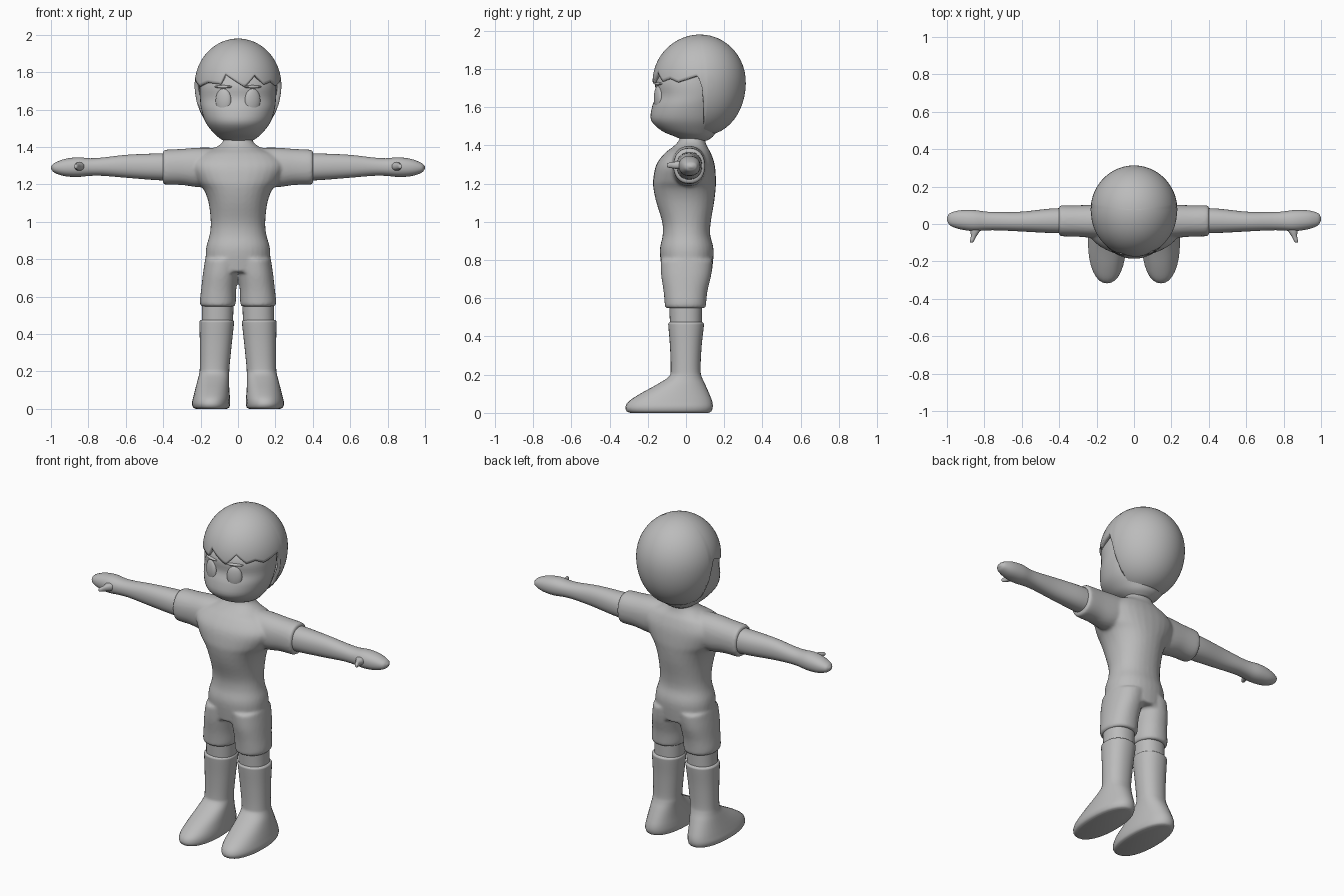
import bpy, bmesh, math
from mathutils import Vector

grey = bpy.data.materials.new("plain_grey")
grey.diffuse_color = (0.5, 0.5, 0.5, 1)


def finish(name, bm, angle=50):
    bmesh.ops.remove_doubles(bm, verts=bm.verts, dist=1e-5)
    bmesh.ops.recalc_face_normals(bm, faces=bm.faces)
    me = bpy.data.meshes.new(name)
    bm.to_mesh(me)
    bm.free()
    me.materials.append(grey)
    ob = bpy.data.objects.new(name, me)
    bpy.context.collection.objects.link(ob)
    bpy.ops.object.select_all(action='DESELECT')
    ob.select_set(True)
    bpy.context.view_layer.objects.active = ob
    bpy.ops.object.shade_smooth_by_angle(angle=math.radians(angle))
    return ob


def spline(rows, steps):
    """Catmull-Rom interpolation through rows of numbers."""
    out = []
    for i in range(len(rows) - 1):
        p0, p1, p2, p3 = (rows[max(0, min(len(rows) - 1, i + k))] for k in (-1, 0, 1, 2))
        for j in range(steps):
            t = j / steps
            out.append([0.5 * (2 * b + (c - a) * t + (2 * a - 5 * b + 4 * c - d) * t * t
                               + (3 * b - a - 3 * c + d) * t ** 3)
                        for a, b, c, d in zip(p0, p1, p2, p3)])
    return out + [list(rows[-1])]


def loft(bm, axis, rows, sx=1, steps=4, n=32, power=2.2):
    """Rows: position on axis, then min and max of the two other axes."""
    rings = []
    for p, a0, a1, b0, b1 in spline(rows, steps):
        ring = []
        for k in range(n):
            c, s = math.cos(2 * math.pi * k / n), math.sin(2 * math.pi * k / n)
            u = (a0 + a1) / 2 + (a1 - a0) / 2 * math.copysign(abs(c) ** (2 / power), c)
            v = (b0 + b1) / 2 + (b1 - b0) / 2 * math.copysign(abs(s) ** (2 / power), s)
            co = {'x': (p, u, v), 'y': (u, p, v), 'z': (u, v, p)}[axis]
            ring.append(bm.verts.new((co[0] * sx, co[1], co[2])))
        rings.append(ring)
    for r, q in zip(rings, rings[1:]):
        for k in range(n):
            bm.faces.new((r[k], r[(k + 1) % n], q[(k + 1) % n], q[k]))
    bm.faces.new(rings[0])
    bm.faces.new(rings[-1])


# Clothed body: torso, sleeves and shorts fused into one skin
bm = bmesh.new()
loft(bm, 'z', [
    (0.73, -0.17, 0.17, -0.125, 0.135), (0.85, -0.172, 0.172, -0.137, 0.145),
    (0.93, -0.152, 0.152, -0.122, 0.127), (1.0, -0.146, 0.146, -0.125, 0.13),
    (1.1, -0.157, 0.157, -0.155, 0.147), (1.17, -0.182, 0.182, -0.17, 0.155),
    (1.22, -0.22, 0.22, -0.172, 0.157), (1.3, -0.255, 0.255, -0.155, 0.15),
    (1.36, -0.21, 0.21, -0.11, 0.13), (1.395, -0.125, 0.125, -0.065, 0.11),
    (1.43, -0.08, 0.08, -0.035, 0.1), (1.48, -0.075, 0.075, -0.03, 0.1)])
for s in (-1, 1):
    loft(bm, 'x', [
        (0.08, -0.07, 0.11, 1.2, 1.395), (0.2, -0.075, 0.105, 1.185, 1.397),
        (0.3, -0.068, 0.1, 1.197, 1.39), (0.38, -0.066, 0.1, 1.198, 1.386),
        (0.398, -0.062, 0.097, 1.203, 1.382), (0.402, -0.055, 0.09, 1.21, 1.375)], s)
    loft(bm, 'z', [
        (0.548, 0.02, 0.193, -0.1, 0.095), (0.555, 0.014, 0.202, -0.11, 0.104),
        (0.58, 0.011, 0.204, -0.112, 0.106), (0.64, 0.009, 0.197, -0.118, 0.113),
        (0.72, -0.002, 0.188, -0.13, 0.132), (0.8, -0.02, 0.176, -0.133, 0.14)], s)
body = finish("shirt_and_shorts", bm)
rm = body.modifiers.new("fuse", 'REMESH')
rm.mode, rm.voxel_size, rm.use_smooth_shade = 'VOXEL', 0.009, True
sm = body.modifiers.new("soften", 'SMOOTH')
sm.factor, sm.iterations = 0.5, 5

for s, side in ((-1, "left"), (1, "right")):
    # Bare arm with mitten hand
    bm = bmesh.new()
    loft(bm, 'x', [
        (0.36, -0.05, 0.085, 1.22, 1.366), (0.45, -0.048, 0.082, 1.224, 1.365),
        (0.6, -0.04, 0.066, 1.236, 1.358), (0.72, -0.034, 0.064, 1.246, 1.344),
        (0.79, -0.034, 0.066, 1.246, 1.34), (0.86, -0.038, 0.075, 1.24, 1.345),
        (0.93, -0.028, 0.073, 1.245, 1.335), (0.98, -0.01, 0.06, 1.262, 1.315),
        (0.995, 0.008, 0.045, 1.277, 1.302), (1.0, 0.02, 0.032, 1.285, 1.295)], s)
    finish(side + "_arm", bm)
    # Thumb
    bm = bmesh.new()
    loft(bm, 'y', [
        (-0.1, 0.866, 0.874, 1.291, 1.299), (-0.094, 0.857, 0.878, 1.284, 1.308),
        (-0.065, 0.842, 0.872, 1.279, 1.313), (-0.04, 0.825, 0.875, 1.275, 1.318),
        (-0.01, 0.81, 0.88, 1.27, 1.32)], s, n=16)
    finish(side + "_thumb", bm)
    # Knee
    bm = bmesh.new()
    loft(bm, 'z', [(0.43, 0.028, 0.194, -0.082, 0.082),
                   (0.6, 0.022, 0.192, -0.09, 0.086)], s, steps=2)
    finish(side + "_knee", bm)
    # Sock and shoe
    bm = bmesh.new()
    loft(bm, 'z', [
        (0.0, 0.06, 0.225, -0.29, 0.115), (0.008, 0.047, 0.24, -0.31, 0.132),
        (0.03, 0.042, 0.246, -0.317, 0.14), (0.06, 0.043, 0.24, -0.3, 0.137),
        (0.1, 0.046, 0.23, -0.24, 0.122), (0.15, 0.048, 0.217, -0.15, 0.1),
        (0.19, 0.047, 0.207, -0.09, 0.082), (0.23, 0.045, 0.204, -0.08, 0.076),
        (0.35, 0.033, 0.204, -0.084, 0.082), (0.45, 0.022, 0.206, -0.092, 0.093),
        (0.468, 0.022, 0.205, -0.092, 0.093), (0.476, 0.03, 0.197, -0.084, 0.084)], s)
    finish(side + "_sock_and_shoe", bm)

# Face and skull
bm = bmesh.new()
loft(bm, 'z', [
    (1.425, -0.06, 0.06, -0.01, 0.11), (1.445, -0.095, 0.095, -0.055, 0.14),
    (1.475, -0.13, 0.13, -0.125, 0.16), (1.53, -0.172, 0.172, -0.182, 0.19),
    (1.6, -0.196, 0.196, -0.178, 0.2), (1.66, -0.203, 0.203, -0.158, 0.21),
    (1.73, -0.203, 0.203, -0.16, 0.21), (1.8, -0.185, 0.185, -0.125, 0.2),
    (1.87, -0.14, 0.14, -0.07, 0.18), (1.92, -0.06, 0.06, 0.0, 0.12)], n=48, power=2.1)
finish("face", bm)

# Eyes and upper lashes
for s, side in ((-1, "left"), (1, "right")):
    for part, z, y, size in (("eye", 1.648, -0.144, (0.044, 0.02, 0.066)),
                             ("lash", 1.722, -0.141, (0.05, 0.018, 0.009))):
        bm = bmesh.new()
        bmesh.ops.create_uvsphere(bm, u_segments=24, v_segments=14, radius=1)
        for v in bm.verts:
            v.co = Vector((v.co.x * size[0], v.co.y * size[1], v.co.z * size[2]))
        ob = finish(side + "_" + part, bm)
        ob.location = (s * 0.078, y, z)
        ob.rotation_euler = (0, 0, s * math.radians(21))

# Hair cap with a jagged fringe: (degrees from front, height of lower edge)
edge = [(-180, 1.455), (-98, 1.46), (-95, 1.56), (-93, 1.69), (-87, 1.765), (-62, 1.725),
        (-45, 1.745), (-24, 1.735), (-18, 1.79), (9, 1.72), (24, 1.785), (38, 1.735), (50, 1.75),
        (62, 1.73), (87, 1.765), (93, 1.69), (95, 1.56), (98, 1.46), (180, 1.455)]


def edge_height(a):
    for (a0, z0), (a1, z1) in zip(edge, edge[1:]):
        if a0 <= a <= a1:
            return z0 + (z1 - z0) * (a - a0) / (a1 - a0)


bm = bmesh.new()
cols, count, levels = [], 180, 24
for i in range(count):
    deg = -180 + 360 * i / count
    a = math.radians(deg)
    z = edge_height(deg) - 1.73
    low = math.asin(max(-1, z / (0.25 if z > 0 else 0.28)))
    depth = 0.25 if abs(deg) < 90 else 0.238
    col = []
    for j in range(levels + 1):
        e = math.pi / 2 + (low - math.pi / 2) * j / levels
        c = max(0, math.cos(e)) ** (1 if e > 0 else 0.9)
        col.append(bm.verts.new((0.232 * c * math.sin(a), 0.075 - depth * c * math.cos(a),
                                 1.73 + (0.25 if e > 0 else 0.28) * math.sin(e))))
    cols.append(col)
for i in range(count):
    p, q = cols[i], cols[(i + 1) % count]
    for j in range(levels):
        bm.faces.new((p[j], p[j + 1], q[j + 1], q[j]))
hair = finish("hair", bm)
so = hair.modifiers.new("thickness", 'SOLIDIFY')
so.thickness, so.offset = 0.022, -1
